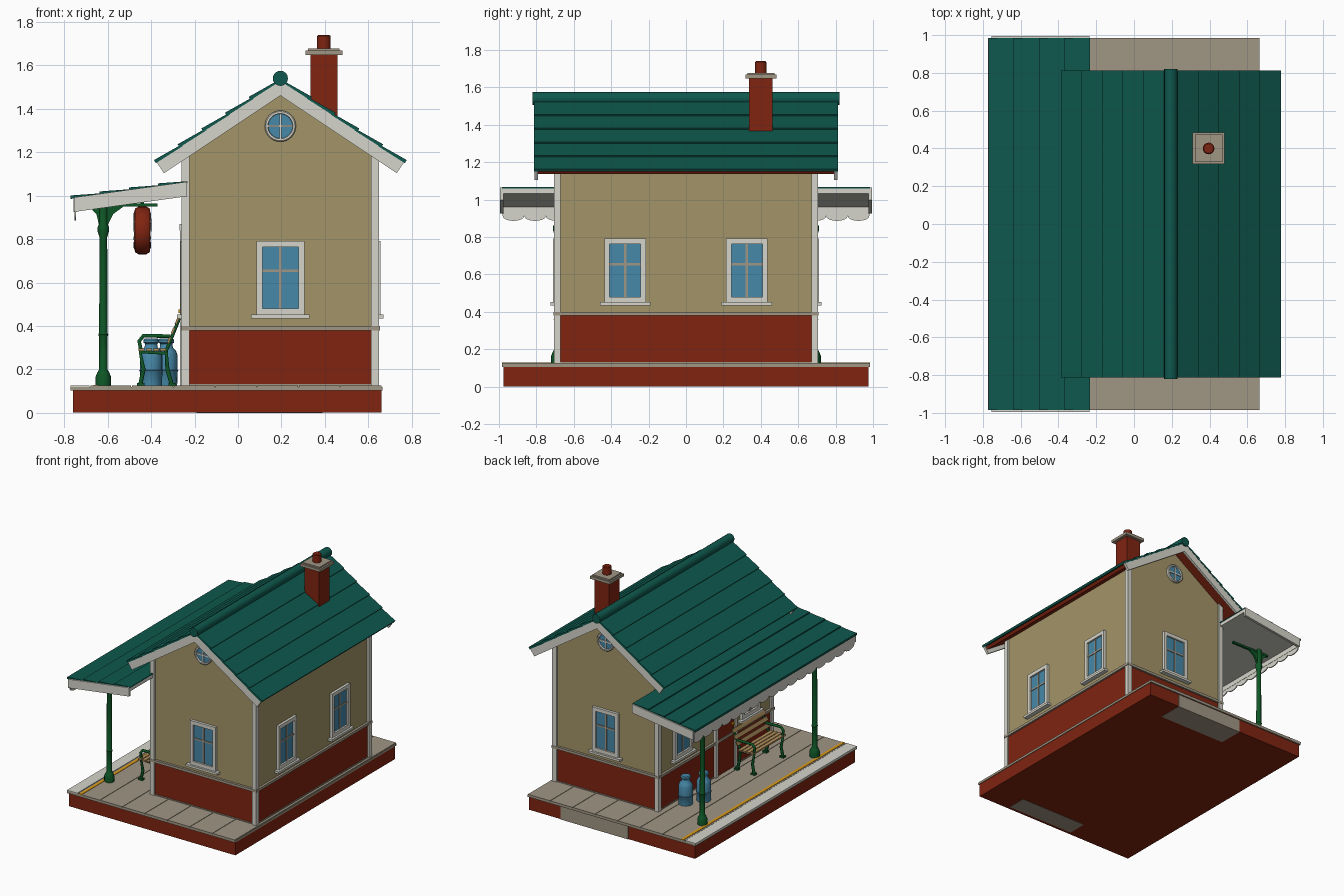
import bpy, bmesh
from math import sin, cos, pi, radians, atan2, hypot
from mathutils import Matrix, Vector

if "Cube" in bpy.data.objects:
    bpy.data.objects.remove(bpy.data.objects["Cube"])


def material(name, r, g, b):
    m = bpy.data.materials.new(name)
    lin = [((c / 255 + 0.055) / 1.055) ** 2.4 for c in (r, g, b)]
    m.diffuse_color = (*lin, 1)
    m.use_nodes = True
    m.node_tree.nodes["Principled BSDF"].inputs["Base Color"].default_value = m.diffuse_color
    return m


RED = material("brick red", 128, 36, 16)
TAN = material("wall tan", 164, 149, 104)
WHITE = material("trim white", 214, 213, 203)
ROOF = material("roof teal", 14, 88, 77)
GREEN = material("iron green", 14, 86, 38)
TAUPE = material("deck taupe", 160, 150, 132)
BLUE = material("glass blue", 70, 136, 168)
YELLOW = material("line yellow", 222, 156, 24)
WOOD = material("bench wood", 176, 142, 92)
DARK = material("dark grey", 45, 42, 40)


def finish(name, bm, mat, M=Matrix()):
    bmesh.ops.recalc_face_normals(bm, faces=bm.faces)
    me = bpy.data.meshes.new(name)
    bm.to_mesh(me)
    bm.free()
    me.transform(M)
    me.materials.append(mat)
    ob = bpy.data.objects.new(name, me)
    bpy.context.collection.objects.link(ob)
    return ob


def boxes(name, mat, *items, M=Matrix()):
    """Each item is x0, x1, y0, y1, z0, z1."""
    bm = bmesh.new()
    for x0, x1, y0, y1, z0, z1 in items:
        T = Matrix.Translation(((x0 + x1) / 2, (y0 + y1) / 2, (z0 + z1) / 2))
        bmesh.ops.create_cube(bm, size=1, matrix=T @ Matrix.Diagonal((x1 - x0, y1 - y0, z1 - z0, 1)))
    return finish(name, bm, mat, M)


def prism(name, mat, pts, a, b, axis="y"):
    """Extrude a profile along y (points x, z) or x (points y, z)."""
    bm = bmesh.new()
    place = (lambda p, t: (p[0], t, p[1])) if axis == "y" else (lambda p, t: (t, p[0], p[1]))
    f = bm.faces.new([bm.verts.new(place(p, a)) for p in pts])
    r = bmesh.ops.extrude_face_region(bm, geom=[f])
    move = Vector(place((0, 0), b - a))
    bmesh.ops.translate(bm, vec=move, verts=[v for v in r["geom"] if isinstance(v, bmesh.types.BMVert)])
    return finish(name, bm, mat)


def lathe(name, mat, prof, M, n=20):
    """Spin a radius, height profile around local z."""
    bm = bmesh.new()
    rings = [[bm.verts.new((r * cos(2 * pi * i / n), r * sin(2 * pi * i / n), z)) for i in range(n)] for r, z in prof]
    for A, B in zip(rings, rings[1:]):
        for i in range(n):
            bm.faces.new((A[i], A[(i + 1) % n], B[(i + 1) % n], B[i]))
    bm.faces.new(rings[0])
    bm.faces.new(rings[-1])
    return finish(name, bm, mat, M)


def tube(name, mat, pts, r):
    cu = bpy.data.curves.new(name, "CURVE")
    cu.dimensions, cu.bevel_depth, cu.bevel_resolution, cu.use_fill_caps = "3D", r, 1, True
    s = cu.splines.new("POLY")
    s.points.add(len(pts) - 1)
    for p, q in zip(s.points, pts):
        p.co = (*q, 1)
    cu.materials.append(mat)
    bpy.context.collection.objects.link(bpy.data.objects.new(name, cu))


def at(x, y, z):
    return Matrix.Translation((x, y, z))


# platform
boxes("platform_base", RED, (-.76, .66, -.975, .975, .002, .106))
boxes("platform_slab", TAUPE, (-.77, .665, -.985, .985, .104, .119))
boxes("platform_blocks", TAUPE, (-.19, .39, .78, .977, 0, .1), (-.19, .39, -.95, -.8, 0, .1))
W = 1.345 / 7
boxes("platform_planks", TAUPE, *[(-.68 + i * W, -.684 + (i + 1) * W, -.985, .985, .117, .125) for i in range(7)])
boxes("platform_edge", WHITE, (-.772, -.684, -.985, .985, .115, .127))
boxes("safety_line", YELLOW, (-.668, -.645, -.985, .985, .12, .128))

# house body, roof line given by ridge, slope and length
CX, RIDGE = .195, 1.535
ANG = atan2(.38, .57)
CA, SA, LEN = cos(ANG), sin(ANG), hypot(.57, .38)


def slope(side, s, off):
    return (CX + side * (s * CA + off * SA), RIDGE - s * SA + off * CA)


def chevron(top, bot, L):
    return [(CX, RIDGE + top / CA), slope(1, L, top), slope(1, L, bot),
            (CX, RIDGE + bot / CA), slope(-1, L, bot), slope(-1, L, top)]


WX0, WX1, WY = -.245, .635, .69
eave = RIDGE - .03 - (WX1 - CX) * SA / CA
prism("walls", TAN, [(WX0, .12), (WX1, .12), (WX1, eave), (CX, RIDGE - .03), (WX0, eave)], -WY, WY)
boxes("wainscot", RED, (WX0 - .004, WX1 + .004, -WY - .004, WY + .004, .12, .385))
boxes("belt_rail", TAUPE, (WX0 - .018, WX1 + .018, -WY - .018, WY + .018, .38, .4))
boxes("base_rail", TAUPE, (WX0 - .008, WX1 + .008, -WY - .008, WY + .008, .12, .133))
boxes("corner_trim", WHITE, *[(x - .018, x + .018, y - .018, y + .018, .12, eave + .01)
      for x in (WX0 + .004, WX1 - .004) for y in (-WY + .002, WY - .002)])

# main roof
prism("roof_deck", RED, chevron(-.006, -.03, LEN - .01), -.79, .79)
for y in (-.81, .79):
    prism("gable_board", WHITE, chevron(-.002, -.062, LEN), y, y + .02)
STEP = (LEN - .03) / 5
for side in (-1, 1):
    for i in range(5):
        s0, s1 = .02 + i * STEP, .035 + (i + 1) * STEP
        prism("roof_board", ROOF, [slope(side, s0, -.006), slope(side, s0, .003),
              slope(side, s1, .014), slope(side, s1, -.003)], -.812, .812)
lathe("ridge_cap", ROOF, [(.035, -.82), (.035, .82)], at(CX, 0, 1.54) @ Matrix.Rotation(pi / 2, 4, "X"), 16)

# chimney
boxes("chimney", RED, (.333, .457, .338, .463, 1.3, 1.65))
boxes("chimney_cap", TAUPE, (.31, .48, .317, .485, 1.647, 1.668), (.322, .468, .328, .474, 1.665, 1.678))
lathe("chimney_pot", RED, [(.031, 1.67), (.031, 1.735), (.025, 1.74)], at(.395, .4, 0), 16)

# porch roof
P0, P1 = (-.755, .99), (-.235, 1.062)


def porch(t, off):
    return (P0[0] + t * (P1[0] - P0[0]), P0[1] + t * (P1[1] - P0[1]) + off)


prism("porch_soffit", WHITE, [porch(0, -.03), porch(1, -.03), porch(1, -.002), porch(0, -.002)], -.98, .98)
for y in (-.995, .975):
    prism("porch_end_board", WHITE, [porch(0, -.065), porch(1, -.065), porch(1, .002), porch(0, .002)], y, y + .02)
for i in range(4):
    a, b = -.03 + i * .2575, -.055 + (i + 1) * .2575 + .03
    prism("porch_board", ROOF, [porch(a, -.003), porch(b, -.003), porch(b, .004), porch(a, .013)], -.985, .985)
boxes("porch_fascia", WHITE, (-.757, -.743, -.98, .98, .925, .985))

# scalloped valance
N, pts = 17, [(.98, .95), (-.98, .95)]
for i in range(N):
    w = 1.96 / N
    pts += [(-.98 + (i + .5) * w - w / 2 * cos(k * pi / 8), .912 - .026 * sin(k * pi / 8)) for k in range(8)]
pts.append((.98, .912))
prism("valance", WHITE, pts, -.753, -.745, "x")

# porch posts with brackets
for y in (-.685, .685):
    lathe("porch_post", GREEN, [(.036, .122), (.036, .165), (.028, .185), (.019, .2), (.019, .35), (.023, .36),
          (.019, .37), (.018, .81), (.026, .835), (.026, .855), (.02, .87), (.02, .985)], at(-.62, y, 0), 12)
    boxes("bracket_arm", GREEN, (-.7, -.37, y - .01, y + .01, .95, .965))
    for s, reach in ((-1, .07), (1, .1)):
        prism("bracket", GREEN, [(-.62, .955), (-.62 + s * reach, .955), (-.62 + s * reach * .45, .915),
              (-.62 + s * .02, .865), (-.62, .865)], y - .008, y + .008)

# windows, built facing local -y with sill line at z = .45


def window(M):
    boxes("window_frame", WHITE, (-.11, -.083, -.02, .01, .455, .79), (.083, .11, -.02, .01, .455, .79),
          (-.11, .11, -.02, .01, .763, .792), (-.11, .11, -.02, .01, .452, .48), M=M)
    boxes("window_sill", WHITE, (-.135, .135, -.035, .01, .435, .452), M=M)
    boxes("window_glass", BLUE, (-.085, .085, -.006, .01, .475, .77), M=M)
    boxes("window_bars", TAUPE, (-.006, .006, -.011, 0, .475, .77), (-.085, .085, -.011, 0, .648, .66), M=M)


def wall(x, y, deg):
    return at(x, y, 0) @ Matrix.Rotation(radians(deg), 4, "Z")


for y in (-.325, .325):
    window(wall(WX1, y, 90))
for y in (-.42, .4):
    window(wall(WX0, y, -90))
for s, deg in ((-1, 0), (1, 180)):
    M = wall(CX, s * WY, deg)
    window(M)
    # round gable window
    R = M @ at(0, 0, 1.32) @ Matrix.Rotation(pi / 2, 4, "X")
    lathe("round_frame", WHITE, [(.055, 0), (.072, 0), (.072, .016), (.067, .021), (.058, .021), (.056, .008)], R, 32)
    lathe("round_glass", BLUE, [(.058, 0), (.058, .009)], R, 32)
    boxes("round_bars", WHITE, (-.005, .005, -.016, 0, 1.264, 1.376), (-.056, .056, -.016, 0, 1.315, 1.325), M=M)

# platform door
D = wall(WX0, -.115, -90)
boxes("door_frame", WHITE, (-.13, -.102, -.022, .01, .125, .86), (.102, .13, -.022, .01, .125, .86),
      (-.135, .135, -.025, .01, .84, .87), M=D)
boxes("door", RED, (-.103, .103, -.012, .01, .125, .842), M=D)
boxes("door_glass", BLUE, (-.075, -.01, -.015, 0, .53, .8), (.01, .075, -.015, 0, .53, .8), M=D)
boxes("door_knob", YELLOW, (.075, .09, -.03, -.01, .46, .475), M=D)

# bench with iron ends
for y in (-.19, -.54):
    tube("bench_end", GREEN, [(-.45, y, .13), (-.435, y, .2), (-.45, y, .28), (-.33, y, .275), (-.325, y, .2), (-.305, y, .13)], .011)
    tube("bench_back_post", GREEN, [(-.335, y, .275), (-.3, y, .36), (-.27, y, .435)], .009)
    tube("bench_arm", GREEN, [(-.445, y, .28), (-.455, y, .33), (-.435, y, .355), (-.31, y, .353)], .01)
    boxes("bench_feet", GREEN, (-.465, -.43, y - .014, y + .014, .122, .138), (-.32, -.285, y - .014, y + .014, .122, .138))
boxes("bench_seat", WOOD, *[(x, x + .027, -.565, -.165, .284, .296) for x in (-.457, -.424, -.391, -.358)])
for x, z in ((-.317, .335), (-.299, .378), (-.281, .422)):
    boxes("bench_back_slat", WOOD, (-.005, .005, -.2, .2, -.015, .015), M=at(x, -.365, z) @ Matrix.Rotation(.4, 4, "Y"))

# milk cans
for x, y in ((-.33, .475), (-.4, .355)):
    lathe("milk_can", BLUE, [(.05, .124), (.052, .19), (.055, .194), (.052, .198), (.052, .265), (.045, .285), (.03, .302),
          (.028, .318), (.036, .324), (.036, .336), (.03, .343)], at(x, y, 0))

# hanging clock
C = at(-.44, 0, .84) @ Matrix.Rotation(pi / 2, 4, "Y")
lathe("clock_case", RED, [(.09, -.036), (.1, -.034), (.11, -.018), (.11, .018), (.1, .034), (.09, .036)], C, 32)
lathe("clock_face", WHITE, [(.086, -.038), (.086, .038)], C, 32)
for k in range(12):
    boxes("hour_marks", DARK, (.064, .08, -.004, .004, -.04, .04), M=C @ Matrix.Rotation(k * pi / 6, 4, "Z"))
boxes("clock_hands", DARK, (-.055, .005, -.004, .004, -.041, .041), (-.005, .005, -.004, .07, -.041, .041), M=C)
boxes("clock_hanger", GREEN, (-.5, -.37, -.012, .012, .95, .963), (-.448, -.432, -.01, .01, .94, 1.01))

# smooth the rounded parts and keep hard edges
for ob in bpy.data.objects:
    ob.select_set(ob.type == "MESH")
    if ob.type == "MESH":
        bpy.context.view_layer.objects.active = ob
bpy.ops.object.shade_smooth_by_angle(angle=radians(35))
